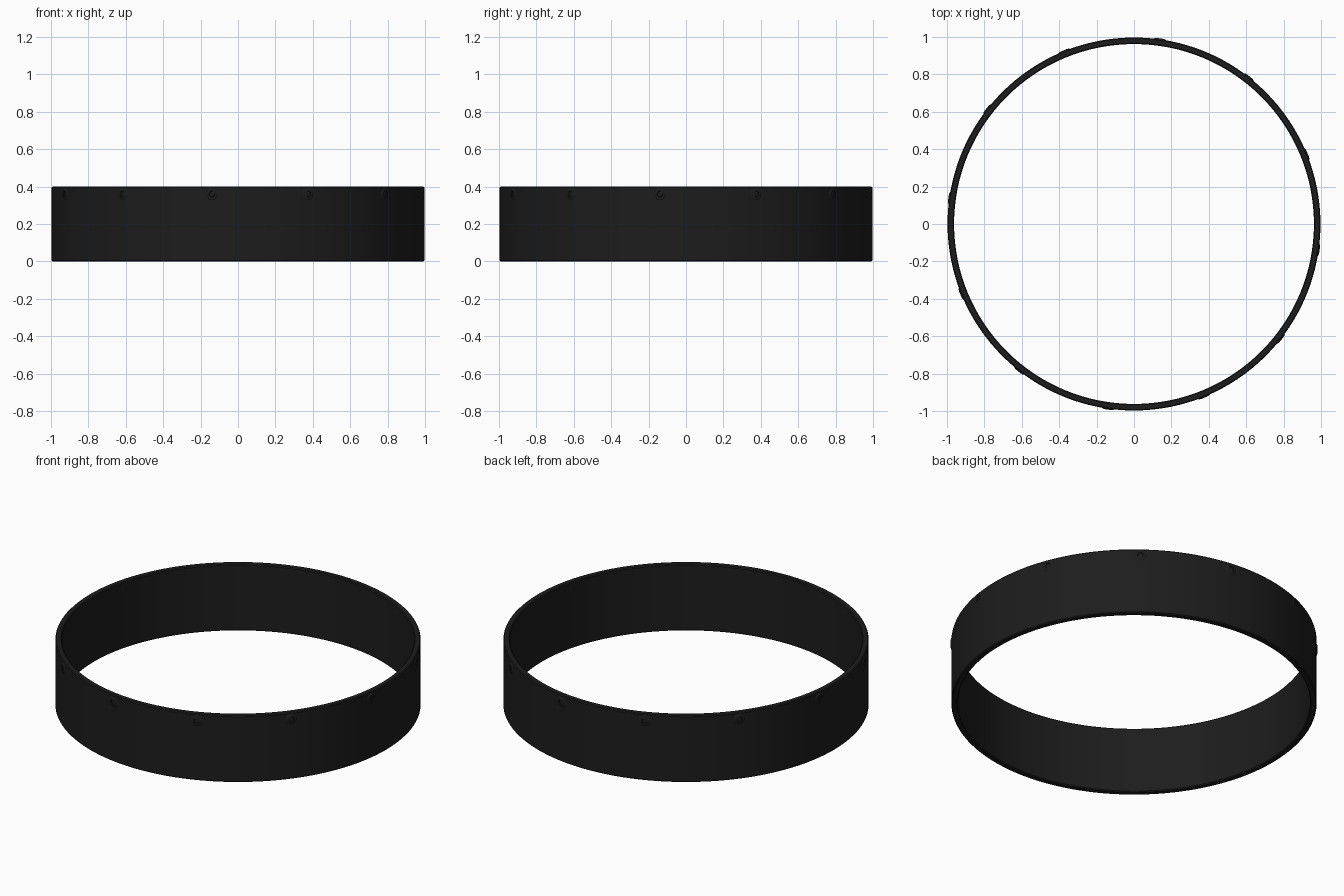
import bpy
from math import sin, cos, pi, radians
from mathutils import Matrix

if "Cube" in bpy.data.objects:
    bpy.data.objects.remove(bpy.data.objects["Cube"])

mat = bpy.data.materials.new("black")
mat.diffuse_color = (0.012, 0.012, 0.012, 1)
mat.use_nodes = True
mat.node_tree.nodes["Principled BSDF"].inputs["Base Color"].default_value = mat.diffuse_color

def lathe(name, profile, n, closed, matrix=None):
    """Revolve an (r, z) profile about the z axis."""
    m = len(profile)
    verts = [(r * cos(2 * pi * i / n), r * sin(2 * pi * i / n), z)
             for i in range(n) for r, z in profile]
    faces = []
    for i in range(n):
        j = (i + 1) % n
        for k in range(m if closed else m - 1):
            l = (k + 1) % m
            faces.append((i * m + k, j * m + k, j * m + l, i * m + l))
    if not closed:
        faces.append([i * m + m - 1 for i in range(n)])
    me = bpy.data.meshes.new(name)
    me.from_pydata(verts, [], faces)
    me.materials.append(mat)
    ob = bpy.data.objects.new(name, me)
    bpy.context.collection.objects.link(ob)
    if matrix:
        ob.matrix_world = matrix
    bpy.ops.object.select_all(action='DESELECT')
    ob.select_set(True)
    bpy.context.view_layer.objects.active = ob
    bpy.ops.object.shade_smooth_by_angle(angle=radians(30))
    return ob

# Hoop band with small edge chamfers
R, r, H, c = 0.997, 0.962, 0.4, 0.005
lathe("hoop_band", [(R - c, 0), (R, c), (R, H - c), (R - c, H),
                    (r + c, H), (r, H - c), (r, c), (r + c, 0)], 128, True)

# Twelve button-head screws with a recessed socket, just below the rim
screw = [(0.034, -0.006), (0.034, 0.001), (0.030, 0.004), (0.024, 0.006),
         (0.016, 0.007), (0.014, 0.0015)]
for i in range(12):
    a = radians(22 + 30 * i)
    place = (Matrix.Rotation(a, 4, 'Z') @ Matrix.Translation((R - 0.002, 0, 0.36))
             @ Matrix.Rotation(pi / 2, 4, 'Y'))
    lathe(f"screw_{i + 1}", screw, 24, False, place)
